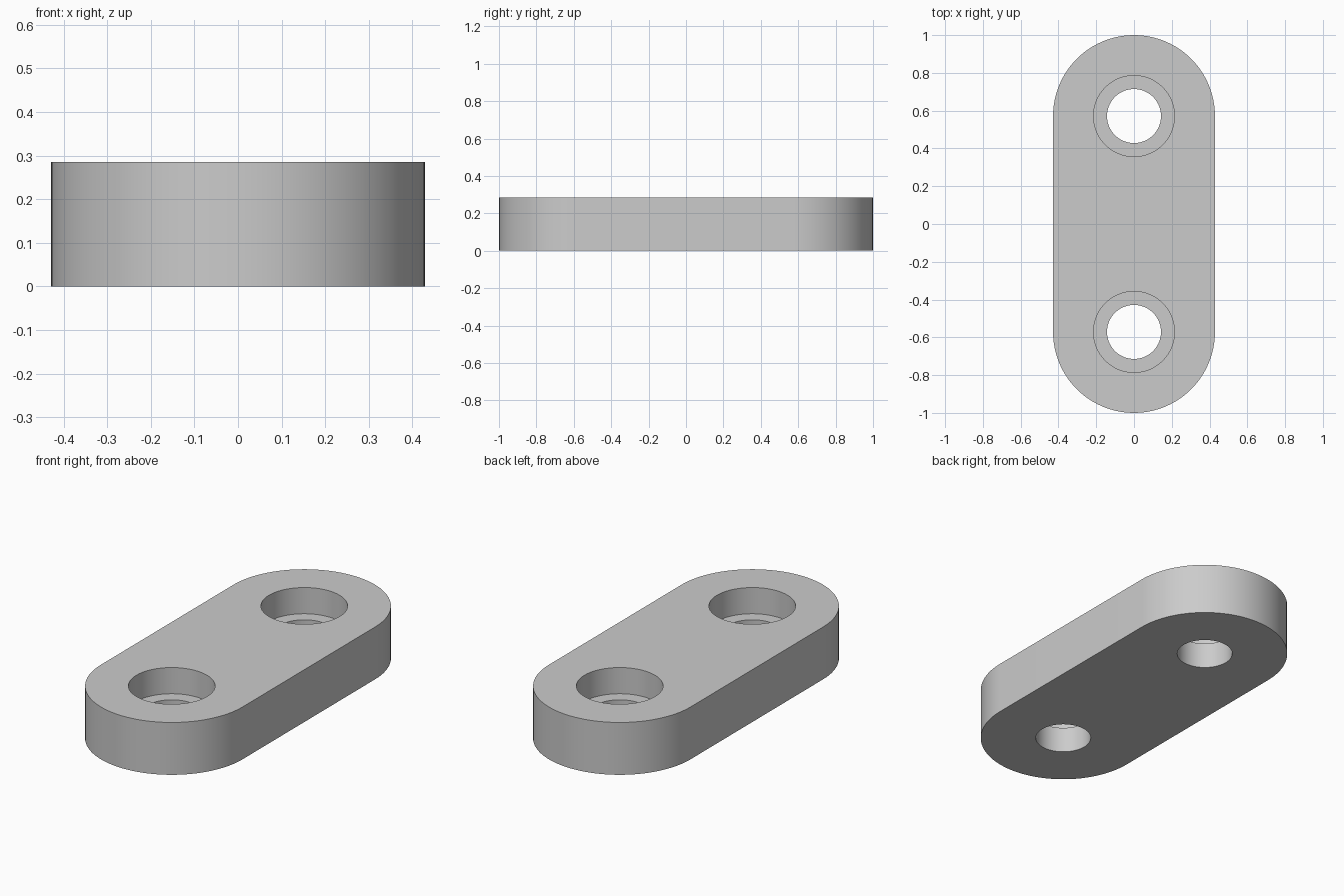
import bpy, bmesh, math

if "Cube" in bpy.data.objects:
    bpy.data.objects.remove(bpy.data.objects["Cube"])

U = 1 / 7                    # base module of the part
R, H, CY = 3 * U, 2 * U, 4 * U   # end radius, thickness, hole offset
SEG = 96

grey = bpy.data.materials.new("plain grey")
grey.diffuse_color = (0.6, 0.6, 0.6, 1)
grey.use_nodes = True
grey.node_tree.nodes["Principled BSDF"].inputs["Base Color"].default_value = grey.diffuse_color


def circle(r, cy, z, a0=0.0, a1=2 * math.pi, n=SEG, closed=False):
    steps = n + 1 if closed else n
    return [(r * math.cos(a0 + (a1 - a0) * i / n),
             cy + r * math.sin(a0 + (a1 - a0) * i / n), z) for i in range(steps)]


def loft(name, rings):
    """Solid skinned through a stack of equal-length rings, capped at both ends."""
    bm = bmesh.new()
    loops = [[bm.verts.new(p) for p in ring] for ring in rings]
    for a, b in zip(loops, loops[1:]):
        for i in range(len(a)):
            j = (i + 1) % len(a)
            bm.faces.new((a[i], a[j], b[j], b[i]))
    bm.faces.new(loops[0][::-1])
    bm.faces.new(loops[-1])
    bmesh.ops.recalc_face_normals(bm, faces=bm.faces)
    me = bpy.data.meshes.new(name)
    bm.to_mesh(me)
    bm.free()
    me.materials.append(grey)
    ob = bpy.data.objects.new(name, me)
    bpy.context.collection.objects.link(ob)
    return ob


def slot(z):
    return (circle(R, CY, z, 0, math.pi, SEG // 2, True)
            + circle(R, -CY, z, math.pi, 2 * math.pi, SEG // 2, True))


# Plate with rounded ends
plate = loft("mounting_plate", [slot(0), slot(H)])
bpy.context.view_layer.objects.active = plate
plate.select_set(True)

# Counterbored screw holes
for side in (-1, 1):
    steps = [(U, -0.1), (U, U), (1.5 * U, U), (1.5 * U, H + 0.1)]
    cutter = loft("hole_cutter", [circle(r, side * CY, z) for r, z in steps])
    cutter.hide_render = True
    mod = plate.modifiers.new("hole", 'BOOLEAN')
    mod.operation = 'DIFFERENCE'
    mod.solver = 'EXACT'
    mod.object = cutter
    bpy.ops.object.modifier_apply(modifier=mod.name)
    bpy.data.objects.remove(cutter)

bpy.ops.object.shade_smooth_by_angle(angle=math.radians(30))
